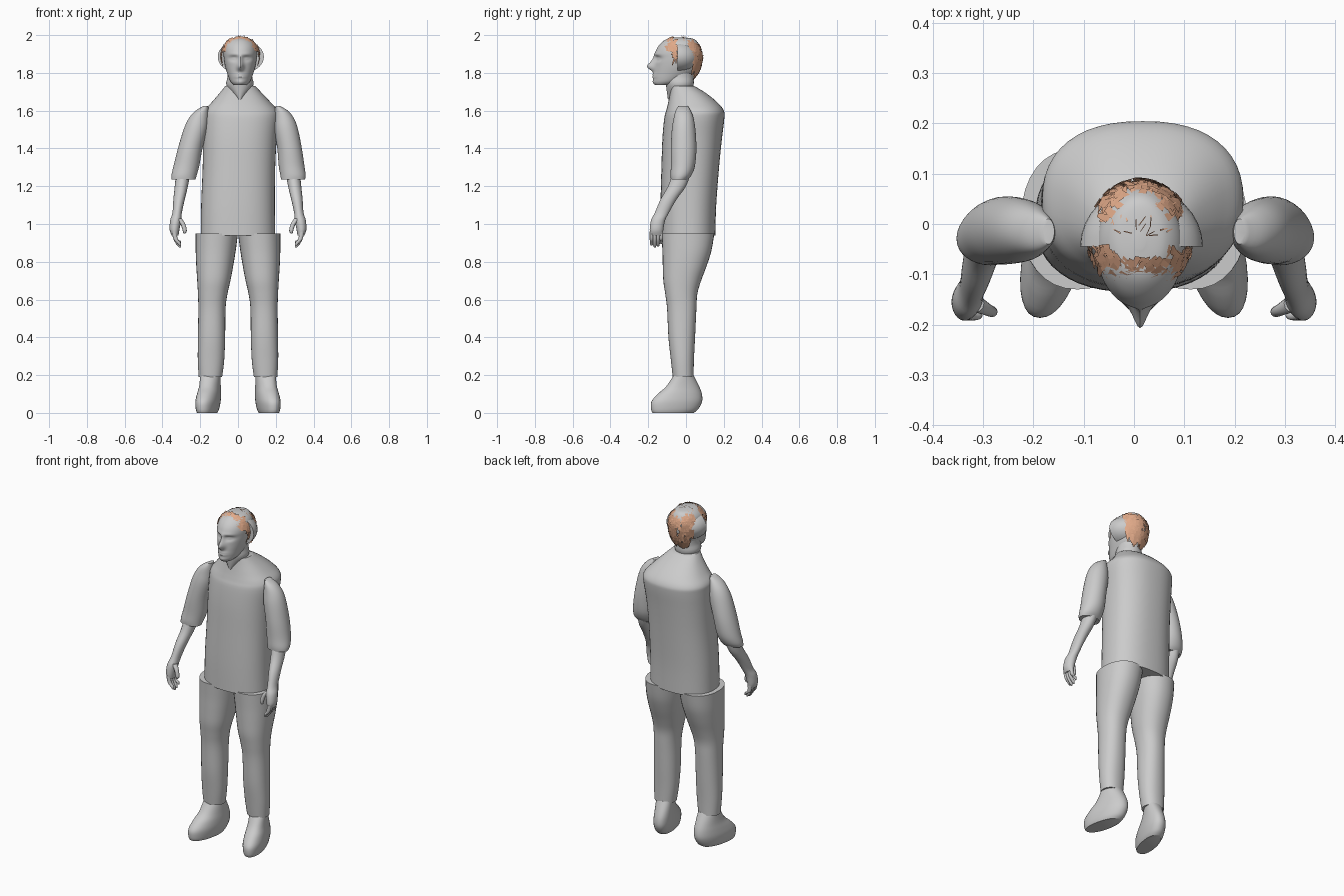
import bpy, bmesh, math, random
from mathutils import Vector

random.seed(4)
if "Cube" in bpy.data.objects:
    bpy.data.objects.remove(bpy.data.objects["Cube"], do_unlink=True)

UNIT = 0.01  # all part sizes below are in hundredths


def material(name, color):
    mat = bpy.data.materials.new(name)
    mat.use_nodes = True
    mat.diffuse_color = color
    mat.node_tree.nodes["Principled BSDF"].inputs["Base Color"].default_value = color
    return mat


grey = material("plain grey", (0.6, 0.6, 0.6, 1))
ginger = material("ginger hair", (0.75, 0.4, 0.25, 1))


def finish(name, bm, mat, smooth=True):
    """Turn a bmesh into a shaded object."""
    mesh = bpy.data.meshes.new(name)
    bm.to_mesh(mesh)
    bm.free()
    mesh.materials.append(mat)
    obj = bpy.data.objects.new(name, mesh)
    bpy.context.collection.objects.link(obj)
    if smooth:
        bpy.ops.object.select_all(action='DESELECT')
        obj.select_set(True)
        bpy.context.view_layer.objects.active = obj
        bpy.ops.object.shade_smooth_by_angle(angle=math.radians(40))
    return obj


def spline(rows, steps):
    """Catmull-Rom interpolation between section rows."""
    result = []
    last = len(rows) - 1
    for i in range(last):
        a, b, c, d = (rows[max(0, min(last, i + k))] for k in (-1, 0, 1, 2))
        for step in range(steps):
            t = step / steps
            result.append([q + t * ((r - p) + t * ((2*p - 5*q + 4*r - s)
                          + t * (3*q - p - 3*r + s))) / 2
                          for p, q, r, s in zip(a, b, c, d)])
    return result + [rows[last]]


def loft(name, rows, side=1, power=2.0, segments=32, steps=4, adjust=None):
    """Skin horizontal sections: height, centre x, half width, front y, back y."""
    bm = bmesh.new()
    rings = []
    for z, cx, half, front, back in spline(rows, steps):
        ring = []
        for k in range(segments):
            angle = math.tau * k / segments
            c, s = math.cos(angle), math.sin(angle)
            x = cx + half * math.copysign(abs(c) ** (2 / power), c)
            y = (front + back) / 2 + (back - front) / 2 * math.copysign(abs(s) ** (2 / power), s)
            p = Vector((side * x, y, z)) * UNIT
            if adjust:
                p = adjust(p, side)
            ring.append(bm.verts.new(p))
        rings.append(ring)
    for low, high in zip(rings, rings[1:]):
        for k in range(segments):
            n = (k + 1) % segments
            bm.faces.new((low[k], low[n], high[n], high[k]))
    bm.faces.new(rings[0])
    bm.faces.new(rings[-1])
    bmesh.ops.recalc_face_normals(bm, faces=bm.faces)
    return finish(name, bm, grey)


# Loose shirt body
loft("shirt", [
    (94, 0, 19.7, -13.5, 15.5), (110, 0, 19.5, -13.5, 16), (130, .5, 19.2, -13, 17.5),
    (145, 1, 19.5, -12.5, 19), (156, 1.7, 20, -11.5, 20.3), (160, 1.7, 19.4, -10.5, 20),
    (164, 1.7, 16, -9.5, 17), (169, 1.5, 11.5, -8.5, 11), (173, 1.2, 8, -8, 4.5)],
    power=2.35, segments=48)

# Neck, pushing through the collar as a V
loft("neck", [(166, 1, 1.5, -9.6, 0), (173, 1, 7, -10.5, 3.8),
              (178, 1, 6.5, -11, 4), (183, 1, 6.5, -10, 4)])


# Head with a sculpted face: offset x, height, spread x, spread z, push forward
FEATURES = [
    (0, 183.3, 1.2, 1.5, 3.6), (0, 186.5, .9, 2, 1.5),   # nose and bridge
    (3.4, 187.6, 1.7, 1, -1.4), (3.4, 187.5, 1, .5, .6),  # sockets and eyes
    (3, 189.8, 2.5, .8, .5),                              # brows
    (0, 178.4, 2.3, .9, .9), (0, 178.6, 2, .25, -.5),     # lips and mouth line
    (0, 175, 2, 1.2, .7)]                                 # chin


def sculpt_face(p, side):
    if p.y < -0.07:
        push = 0
        for fx, fz, sx, sz, amount in FEATURES:
            dx = (abs(p.x / UNIT - 1.2) - fx) / sx
            dz = (p.z / UNIT - fz) / sz
            push += amount * math.exp(-(dx * dx + dz * dz) / 2)
        p.y -= push * UNIT * min(1, (-0.07 - p.y) / 0.03)
    return p


loft("head", [
    (173.5, 1.2, 3.2, -16, -8), (175.5, 1.2, 5.2, -17, -2), (180, 1.2, 7, -17, 4.5),
    (184, 1.2, 8.1, -16.6, 6.5), (188, 1.2, 8.7, -16.4, 7.5), (192, 1.2, 8.8, -15.8, 7.5),
    (195.5, 1.2, 7.8, -13.5, 6.5), (198, 1.2, 5, -10, 4), (198.8, 1.2, 1, -5, -2)],
    segments=96, steps=9, adjust=sculpt_face)

# Half dome behind the ears
bm = bmesh.new()
bmesh.ops.create_uvsphere(bm, u_segments=32, v_segments=20, radius=1)
bmesh.ops.delete(bm, geom=[v for v in bm.verts if v.co.y < -0.001], context='VERTS')
bmesh.ops.holes_fill(bm, edges=[e for e in bm.edges if e.is_boundary])
for v in bm.verts:
    v.co = Vector((0.015 + v.co.x * 0.122, -0.045 + v.co.y * 0.118, 1.885 + v.co.z * 0.088))
bmesh.ops.recalc_face_normals(bm, faces=bm.faces)
finish("back_of_skull", bm, grey)


# Hair made of small flat locks scattered over the scalp
def scalp(azimuth, elevation, lift):
    """Azimuth is measured from the back of the head, in degrees."""
    a, e = math.radians(azimuth), math.radians(elevation)
    tall = 0.108 if e > 0 else 0.16
    return Vector((0.012 + 0.105 * lift * math.sin(a) * math.cos(e),
                   -0.03 + 0.12 * lift * math.cos(a) * math.cos(e),
                   1.89 + tall * lift * math.sin(e)))


def hair(name, count, pick, length, width):
    bm = bmesh.new()
    for _ in range(count):
        azimuth, elevation = pick()
        lift = random.uniform(0.98, 1.03)
        spread = 1 / max(0.3, math.cos(math.radians(elevation)))
        lean = random.uniform(-9, 9)
        corners = []
        for u, v in ((-1, 0), (1, 0), (0.4, -1), (-0.4, -1)):
            corners.append(bm.verts.new(scalp(
                azimuth + (u * width + v * lean) * spread,
                elevation + (v + 0.5) * length, lift + 0.02 * v)))
        bm.faces.new(corners)
    finish(name, bm, ginger, smooth=False)


def pick_fringe():
    azimuth = random.uniform(103, 257)
    side = abs(azimuth - 180) / 77
    return azimuth, random.uniform(28 - 15 * side, 68 - 20 * side)


def pick_back():
    elevation = random.uniform(-42, 42)
    reach = 62 if elevation > -15 else 50
    return random.uniform(-reach, reach), elevation


hair("fringe", 170, pick_fringe, 17, 5)
hair("back_hair", 230, pick_back, 22, 5)
hair("crown_wisps", 14, lambda: (random.uniform(-90, 90), random.uniform(45, 80)), 10, 1)
for side in (-1, 1):
    hair("sideburn", 16, lambda: (side * random.uniform(97, 106), random.uniform(-15, 30)), 14, 3)


# Limbs are described outward from the middle and built for both sides
def shoulder_shift(p, side):
    p.x += 0.02 * max(0, min(1, (p.z - 1.2) / 0.4))
    return p


def splay(p, side):
    p.x -= side * 0.2 * p.y
    return p


for side, word in ((-1, "right"), (1, "left")):
    loft(word + "_trouser_leg", [
        (19, 14.6, 6.2, -7, 4), (28, 14.3, 7, -8, 4.2), (40, 14, 7.2, -9.3, 4.8),
        (55, 13.8, 7.2, -10, 5.5), (63, 13.4, 7.8, -11, 6), (70, 12.8, 8.8, -12, 8),
        (78, 12.3, 9.8, -12.3, 11), (86, 11.8, 10.6, -12.5, 13.5),
        (95, 11.2, 11.2, -13, 15)], side, power=2.2)
    loft(word + "_shoe", [
        (0, 15, 4.8, -17.8, 4), (2, 15, 5.5, -18.5, 6.5), (6, 14.9, 6, -18.3, 8.5),
        (10, 14.7, 5.8, -15, 8.4), (14, 14.5, 5.4, -10.5, 7),
        (20, 14.4, 5.2, -6.5, 4)], side, power=2.2, adjust=splay)
    loft(word + "_sleeve", [
        (123.5, 29, 6.3, -8, 1), (126, 28.8, 6.7, -8.2, 3), (131, 27.8, 6.8, -8, 4.8),
        (140, 26.3, 6.5, -8, 5.5), (150, 24, 6.3, -7.5, 5), (156, 22.6, 5.2, -6.5, 4),
        (160, 21, 3.4, -5.5, 2.5), (162.5, 19, 1.2, -4, 1)], side, adjust=shoulder_shift)
    loft(word + "_forearm_and_palm", [
        (94, 33.3, 1.8, -18.8, -12.3), (97, 33.6, 2.6, -19.2, -12), (102, 33, 2.9, -18.5, -11),
        (106, 32.2, 2.5, -16.5, -9), (113, 31.2, 3, -13.5, -5), (120, 30, 3.5, -9.5, 0),
        (127, 29, 3.8, -7, 2.5)], side)
    # Curled fingers and thumb
    for finger in range(4):
        y = -18.2 + 1.7 * finger
        drop = (1, 0, .5, 2)[finger]
        loft(word + "_finger", [
            (87.5 + drop, 30.6, .5, y - .5, y + .5), (89 + drop, 31.4, 1.1, y - .9, y + .9),
            (92, 33, 1.2, y - 1, y + 1), (96, 33.8, 1.2, y - 1, y + 1)],
            side, segments=12)
    loft(word + "_thumb", [
        (95, 28.4, .5, -18, -16.8), (96.5, 28.2, 1.1, -18.5, -16.4),
        (100, 29.2, 1.3, -18.2, -15.8), (103, 31.5, 1.7, -17.5, -14)], side, segments=12)
